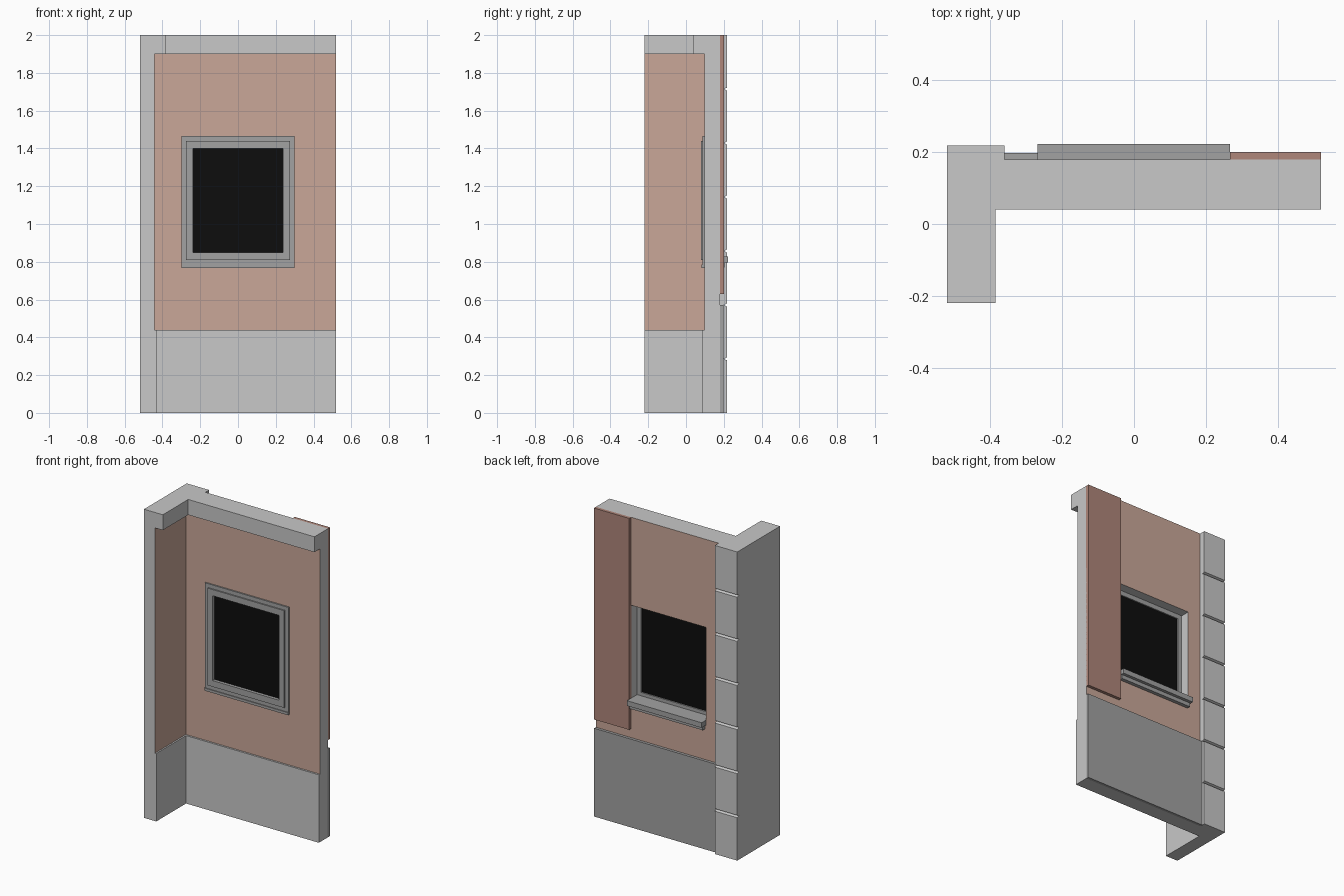
import bpy
import bmesh

if "Cube" in bpy.data.objects:
    bpy.data.objects.remove(bpy.data.objects["Cube"], do_unlink=True)


def material(name, rgb):
    m = bpy.data.materials.new(name)
    m.use_nodes = True
    m.diffuse_color = (*rgb, 1)
    bsdf = next(n for n in m.node_tree.nodes if n.type == "BSDF_PRINCIPLED")
    bsdf.inputs["Base Color"].default_value = (*rgb, 1)
    bsdf.inputs["Roughness"].default_value = 0.8
    return m


STONE = material("light stone", (0.58, 0.58, 0.58))
GREY = material("mid grey", (0.36, 0.36, 0.36))
PLASTER = material("pink plaster", (0.59, 0.39, 0.315))
CLADDING = material("dark pink cladding", (0.43, 0.24, 0.195))
GLASS = material("black glass", (0.004, 0.004, 0.004))


def finish(name, bm, mats, rule=None):
    """Turn a bmesh into an object, painting faces by the given rule."""
    bmesh.ops.recalc_face_normals(bm, faces=bm.faces)
    bm.normal_update()
    if rule:
        for f in bm.faces:
            f.material_index = int(rule(f.normal, f.calc_center_median()))
    mesh = bpy.data.meshes.new(name)
    bm.to_mesh(mesh)
    bm.free()
    for m in mats:
        mesh.materials.append(m)
    ob = bpy.data.objects.new(name, mesh)
    bpy.context.collection.objects.link(ob)
    return ob


def prism(name, profile, direction, mats, rule=None):
    """Extrude a closed profile along a direction."""
    bm = bmesh.new()
    face = bm.faces.new([bm.verts.new(p) for p in profile])
    new = bmesh.ops.extrude_face_region(bm, geom=[face], use_keep_orig=True)["geom"]
    bmesh.ops.translate(bm, vec=direction,
                        verts=[v for v in new if isinstance(v, bmesh.types.BMVert)])
    return finish(name, bm, mats, rule)


def box(name, x, y, z, mats, rule=None):
    base = [(x[0], y[0], z[0]), (x[1], y[0], z[0]), (x[1], y[1], z[0]), (x[0], y[1], z[0])]
    return prism(name, base, (0, 0, z[1] - z[0]), mats, rule)


def ring(name, outer, inner, y, mats, rule=None):
    """Rectangular frame; rectangles are (x0, x1, z0, z1)."""
    bm = bmesh.new()
    loops = []
    for depth in y:
        for x0, x1, z0, z1 in (outer, inner):
            loops.append([bm.verts.new((px, depth, pz)) for px, pz in
                          ((x0, z0), (x1, z0), (x1, z1), (x0, z1))])
    front_out, front_in, back_out, back_in = loops
    for a, b in ((front_out, front_in), (front_in, back_in),
                 (back_in, back_out), (back_out, front_out)):
        for i in range(4):
            j = (i + 1) % 4
            bm.faces.new((a[i], a[j], b[j], b[i]))
    return finish(name, bm, mats, rule)


# Overall extents
LEFT, RIGHT, FRONT, BACK = -0.52, 0.52, -0.22, 0.18
BASE_TOP, TRIM_BOTTOM, TOP = 0.44, 1.90, 2.0
OPENING = (-0.268, 0.268, 0.82, 1.43)


def plaster_back(n, c):
    return n.y > 0.9 and c.y > BACK - 0.01


def corner_course(name, x_in, y_in, z0, z1):
    """L-shaped band running along both walls."""
    plan = [(LEFT, FRONT), (x_in, FRONT), (x_in, y_in), (RIGHT, y_in), (RIGHT, BACK), (LEFT, BACK)]
    prism(name, [(x, y, z0) for x, y in plan], (0, 0, z1 - z0), [STONE, PLASTER], plaster_back)


# Wall courses
corner_course("inner_base", -0.432, 0.085, 0, BASE_TOP)
corner_course("ceiling_trim", -0.385, 0.04, TRIM_BOTTOM, TOP)
box("side_wall", (LEFT, -0.442), (FRONT, BACK), (BASE_TOP, TRIM_BOTTOM),
    [STONE, PLASTER], lambda n, c: n.x > 0.9)
ring("window_wall", (-0.442, RIGHT, BASE_TOP, TRIM_BOTTOM), OPENING, (0.097, BACK),
     [STONE, PLASTER], lambda n, c: abs(n.y) > 0.9)

# Outside plinth and cladding strip
box("outer_plinth", (-0.37, RIGHT), (BACK - 0.005, 0.198), (0, 0.572), [GREY])
box("cladding_panel", (0.267, RIGHT), (BACK - 0.001, 0.2), (0.63, TOP), [CLADDING])

# Corner pillar with grooves between its stacked blocks
COUNT, CHAMFER, DEEP, FACE = 7, 0.008, 0.2, 0.218
height = TOP / COUNT
pillar = [(LEFT, BACK, 0), (LEFT, FACE, 0)]
for i in range(1, COUNT):
    z = i * height
    pillar += [(LEFT, FACE, z - CHAMFER), (LEFT, DEEP, z), (LEFT, FACE, z + CHAMFER)]
pillar += [(LEFT, FACE, TOP), (LEFT, BACK, TOP)]
prism("corner_pillar", pillar, (0.16, 0, 0), [STONE])

# Window
ring("window_casing", (-0.3, 0.3, 0.77, 1.465), OPENING, (0.088, 0.1), [GREY])
ring("window_frame", (-0.274, 0.274, 0.81, 1.44), (-0.238, 0.238, 0.85, 1.40),
     (0.08, 0.12), [GREY])
box("window_pane", (-0.24, 0.24), (0.1, 0.112), (0.848, 1.402), [GLASS])
box("inner_sill", (-0.3, 0.3), (0.083, 0.1), (0.768, 0.785), [GREY])
box("outer_sill", (-0.268, 0.267), (0.115, 0.223), (0.795, 0.828), [GREY])
box("sill_moulding", (-0.262, 0.262), (BACK - 0.01, 0.203), (0.77, 0.795), [GREY])
